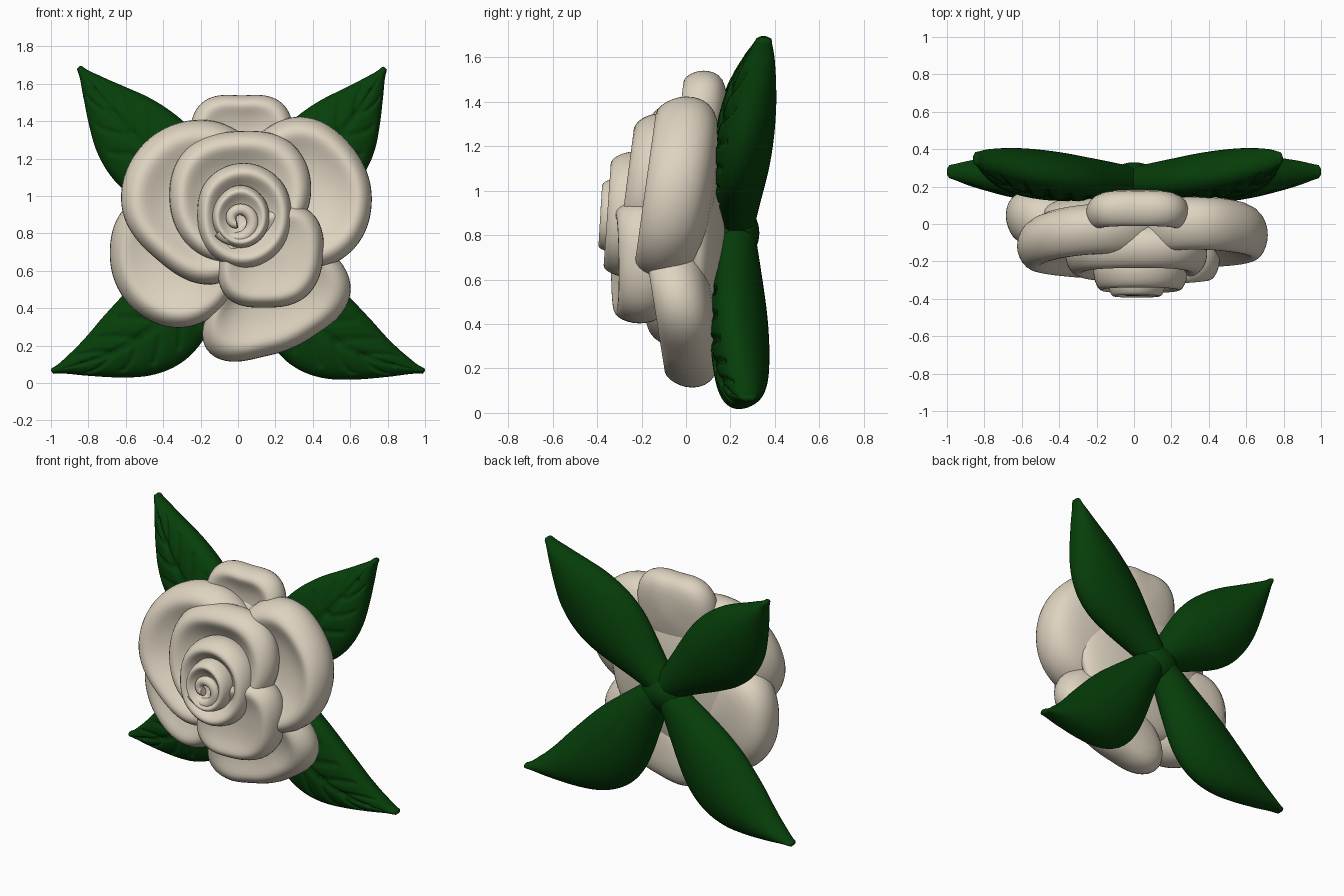
import bpy, bmesh, math
from mathutils import Vector

if "Cube" in bpy.data.objects:
    bpy.data.objects.remove(bpy.data.objects["Cube"])


def material(name, rgb):
    m = bpy.data.materials.new(name)
    m.use_nodes = True
    m.diffuse_color = (*rgb, 1)
    m.node_tree.nodes["Principled BSDF"].inputs["Base Color"].default_value = (*rgb, 1)
    return m


CREAM = material("cream petal", (0.73, 0.655, 0.53))
GREEN = material("deep green leaf", (0.002, 0.05, 0.003))


def spline(values, u, closed=False):
    """Smooth curve through evenly spaced values, u from 0 to 1."""
    n = len(values)
    pos = u * (n if closed else n - 1)
    i = int(math.floor(pos))
    f = pos - i
    pick = (lambda k: values[k % n]) if closed else (lambda k: values[max(0, min(n - 1, k))])
    a, b, c, d = (pick(i + k) for k in (-1, 0, 1, 2))
    return b + 0.5 * f * (c - a + f * (2 * a - 5 * b + 4 * c - d + f * (3 * (b - c) + d - a)))


def loft(name, rings, mat, levels=0):
    """Skin a list of closed rings and cap both ends."""
    bm = bmesh.new()
    loops = [[bm.verts.new(p) for p in ring] for ring in rings]
    n = len(loops[0])
    for lo, hi in zip(loops, loops[1:]):
        for i in range(n):
            j = (i + 1) % n
            bm.faces.new((lo[i], lo[j], hi[j], hi[i]))
    bm.faces.new(loops[0])
    bm.faces.new(loops[-1])
    bmesh.ops.recalc_face_normals(bm, faces=bm.faces)
    for f in bm.faces:
        f.smooth = True
    me = bpy.data.meshes.new(name)
    bm.to_mesh(me)
    bm.free()
    me.materials.append(mat)
    ob = bpy.data.objects.new(name, me)
    bpy.context.collection.objects.link(ob)
    if levels:
        ob.modifiers.new("smooth", "SUBSURF").levels = levels
        ob.modifiers["smooth"].render_levels = levels
    return ob


def petal(name, cx, cz, radii, y, gx, gz, thick, cup):
    """Cupped petal with a rolled lip; radii run anticlockwise from +x."""
    profile = [(0.02, cup), (0.35, cup * 0.9), (0.58, cup * 0.5), (0.72, cup * 0.12),
               (0.81, 0), (0.9, thick * 0.07), (0.97, thick * 0.24), (1, thick * 0.44),
               (0.97, thick * 0.68), (0.86, thick * 0.9), (0.6, thick * 1.04),
               (0.02, thick * 1.1)]
    rings = []
    for t, depth in profile:
        ring = []
        for i in range(48):
            a = math.tau * i / 48
            r = t * spline(radii, i / 48, True)
            dx, dz = r * math.cos(a), r * math.sin(a)
            ring.append((cx + dx, y + gx * dx + gz * dz + depth, cz + dz))
        rings.append(ring)
    return loft(name, rings, CREAM, 1)


def ball(name, loc, size, mat):
    bpy.ops.mesh.primitive_uv_sphere_add(segments=40, ring_count=24, radius=1, location=loc)
    ob = bpy.context.object
    ob.name = name
    ob.scale = size
    bpy.ops.object.shade_smooth()
    ob.data.materials.append(mat)


# Outer petals
petal("top_petal", 0.02, 1.28, [.28, .31, .26, .31, .28, .3, .3, .3], -.04, 0, .12, .2, .06)
petal("upper_right_petal", .33, 1.0, [.39, .39, .43, .38, .3, .35, .4, .41], -.19, 0, .14, .3, .1)
petal("lower_left_petal", -.3, .68, [.3, .3, .3, .40, .39, .39, .39, .35], -.16, -.2, 0, .29, .07)
petal("bottom_petal", .15, .5, [.46, .37, .3, .3, .23, .46, .36, .36], -.15, 0, -.16, .26, .06)

# Middle petals
petal("upper_left_petal", -.15, .95, [.42, .4, .46, .49, .48, .41, .43, .38], -.23, .05, .18, .29, .11)
petal("middle_ring", .0, .97, [.39, .43, .38, .40, .37, .36, .34, .32], -.28, 0, .13, .25, .12)
petal("lower_right_petal", .15, .68, [.31, .34, .25, .25, .25, .31, .28, .31], -.325, .08, -.02, .25, .04)

# Inner petals and bud
petal("inner_ring", .03, .89, [.26, .28, .29, .28, .25, .27, .28, .27], -.36, 0, .07, .25, .12)
petal("core_ring", .01, .88, [.16, .17, .18, .16, .15, .15, .16, .16], -.39, 0, .06, .2, .07)
ball("flower_core", (0, -.05, .92), (.32, .17, .32), CREAM)
ball("flower_back", (0, .06, .85), (.5, .12, .5), CREAM)

# Rolled bud in the middle
cu = bpy.data.curves.new("bud_spiral", "CURVE")
cu.dimensions = "3D"
cu.bevel_depth = 0.034
cu.bevel_resolution = 4
cu.use_fill_caps = True
path = cu.splines.new("POLY")
path.points.add(39)
for i, p in enumerate(path.points):
    u = i / 39
    a = -2.6 + u * 7
    r = 0.095 * (1 - u) + 0.018
    p.co = (r * math.cos(a), -.345 - .015 * u, .87 + r * math.sin(a), 1)
    p.radius = 1.1 - 0.35 * u
path.use_smooth = True
bud = bpy.data.objects.new("bud_spiral", cu)
cu.materials.append(CREAM)
bpy.context.collection.objects.link(bud)

# Leaves: tapered lens sections along a bent midrib, front carved with veins
WIDTHS = [.085, .12, .16, .2, .232, .243, .23, .195, .138, .075, .018]


def leaf(name, tx, tz, tip_y, bend):
    base = Vector((0, 0, .83))
    axis = Vector((tx, 0, tz)) - base
    side = Vector((axis.z, 0, -axis.x)).normalized()
    if side.z > 0:
        side = -side
    rings = []
    steps, around = 120, 64
    for k in range(steps + 1):
        s = k / steps
        w = spline(WIDTHS, s)
        h = 0.13 * (w / .24) ** 0.5
        mid = base + axis * s + side * bend * math.sin(math.pi * s ** 1.25)
        y = .23 + (tip_y - .23) * s * s
        ring = []
        for i in range(around):
            a = math.tau * i / around
            c, n = math.cos(a), math.sin(a)
            dy = h * n - .03 * c * c * (w / .24)
            if n < 0 and s < .97:
                # midrib and slanting side veins
                dy += .02 * math.exp(-(c / .07) ** 2) * min(1, w / .1)
                slant = (s - .2 * abs(c)) * 8
                gap = abs(slant - round(slant))
                if .25 < s < .9 and abs(c) < .75:
                    dy += .018 * math.exp(-(gap / .1) ** 2) * -n
            ring.append(mid + side * (w * c) + Vector((0, y + dy, 0)))
        rings.append(ring)
    # rounded tip
    end = mid + Vector((0, y, 0))
    out = axis.normalized()
    rings.append([end + (p - end) * .6 + out * .012 for p in rings[-1]])
    loft(name, rings, GREEN)


leaf("upper_left_leaf", .78, 1.675, .35, .065)
leaf("upper_right_leaf", -.845, 1.68, .35, .05)
leaf("lower_left_leaf", .985, .065, .28, .165)
leaf("lower_right_leaf", -.985, .065, .28, .145)

# Round stem base behind the flower
ball("stem_base", (0, .2, .81), (.16, .13, .14), GREEN)
